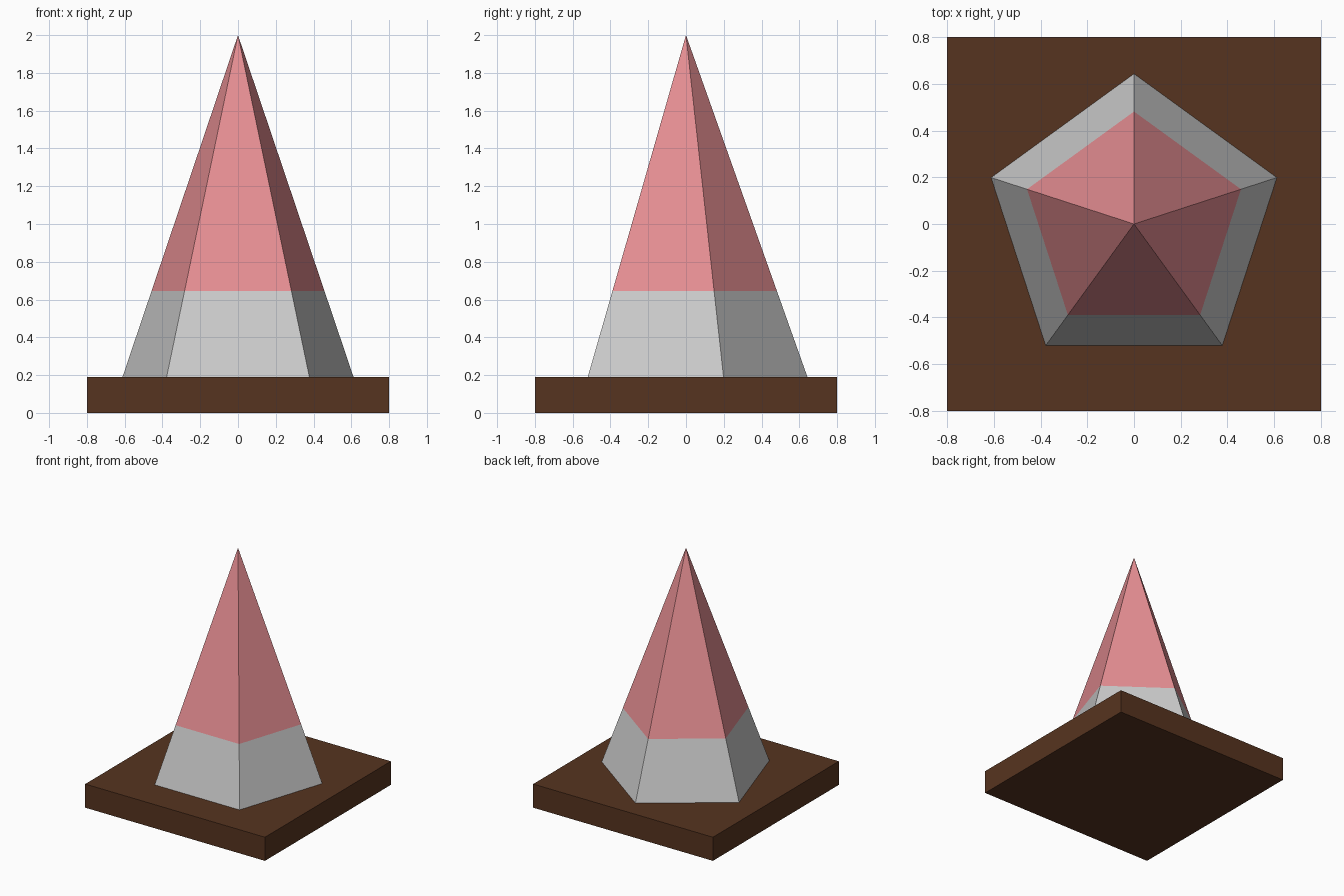
import bpy
import bmesh
from math import sin, cos, pi

if "Cube" in bpy.data.objects:
    bpy.data.objects.remove(bpy.data.objects["Cube"])

SIDES = 5
PLINTH_TOP = 0.19
SPLIT = 0.645
APEX = 2.0
BASE_RADIUS = 0.643


def colour(obj, name, rgb):
    mat = bpy.data.materials.new(name)
    mat.diffuse_color = (*rgb, 1.0)
    mat.use_nodes = True
    mat.node_tree.nodes["Principled BSDF"].inputs["Base Color"].default_value = mat.diffuse_color
    obj.data.materials.append(mat)


def radius_at(z):
    return BASE_RADIUS * (APEX - z) / (APEX - PLINTH_TOP)


def pyramid_section(name, z0, z1):
    """Sloping walls of the five-sided pyramid between two heights."""
    bm = bmesh.new()

    def ring(z):
        r = radius_at(z)
        angles = [pi / 2 + 2 * pi * i / SIDES for i in range(SIDES)]
        return [bm.verts.new((r * cos(a), r * sin(a), z)) for a in angles]

    low = ring(z0)
    high = ring(z1) if z1 < APEX else None
    tip = None if high else bm.verts.new((0, 0, APEX))
    for i in range(SIDES):
        j = (i + 1) % SIDES
        bm.faces.new((low[i], low[j], high[j], high[i]) if high
                     else (low[i], low[j], tip))
    mesh = bpy.data.meshes.new(name)
    bm.to_mesh(mesh)
    bm.free()
    obj = bpy.data.objects.new(name, mesh)
    bpy.context.collection.objects.link(obj)
    return obj


# Square wooden plinth
bpy.ops.mesh.primitive_cube_add(size=1, location=(0, 0, PLINTH_TOP / 2))
plinth = bpy.context.object
plinth.name = "plinth"
plinth.scale = (1.6, 1.6, PLINTH_TOP)
colour(plinth, "brown", (0.094, 0.034, 0.014))

# Grey lower band and red pointed top
pyramid_section("pyramid_base", PLINTH_TOP, SPLIT)
top = pyramid_section("pyramid_top", SPLIT, APEX)
colour(top, "red", (0.8, 0.275, 0.295))
